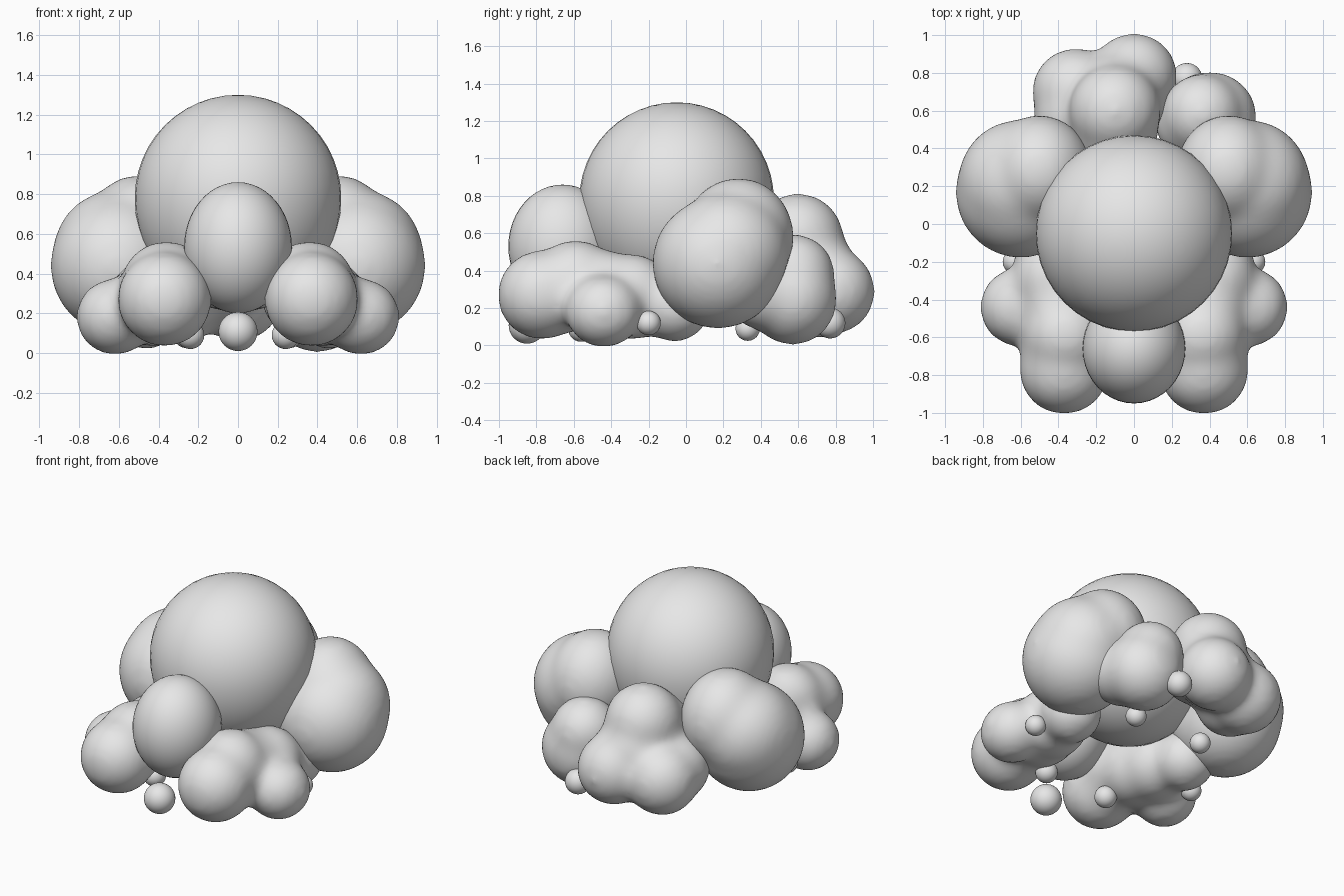
import bpy, bmesh
from mathutils import Matrix, Vector

if "Cube" in bpy.data.objects:
    bpy.data.objects.remove(bpy.data.objects["Cube"])

grey = bpy.data.materials.new("soft_grey")
grey.diffuse_color = (0.8, 0.8, 0.8, 1)
grey.use_nodes = True
grey.node_tree.nodes["Principled BSDF"].inputs["Base Color"].default_value = grey.diffuse_color


def puff(name, balls, blend=True, mirror=False, sag=1.0):
    """Balls (x, y, z, rx, ry, rz) merged into one soft lump."""
    bm = bmesh.new()
    for x, y, z, rx, ry, rz in balls:
        if blend:  # make up for the shrinkage of the softening
            g = 0.0026 / rx
            rx, ry, rz = rx + g, ry + g, rz + g
        m = Matrix.Translation(Vector((x, y, z))) @ Matrix.Diagonal((rx, ry, rz, 1))
        bmesh.ops.create_uvsphere(bm, u_segments=40, v_segments=24, radius=1, matrix=m)
    for v in bm.verts:
        if sag != 1.0 and v.co.z < balls[0][2]:
            v.co.z = balls[0][2] + (v.co.z - balls[0][2]) * sag
        if mirror:
            v.co.x = -v.co.x
    if mirror:
        bmesh.ops.reverse_faces(bm, faces=bm.faces)
    for f in bm.faces:
        f.smooth = True
    me = bpy.data.meshes.new(name)
    bm.to_mesh(me)
    bm.free()
    me.materials.append(grey)
    ob = bpy.data.objects.new(name, me)
    bpy.context.collection.objects.link(ob)
    if blend:
        r = ob.modifiers.new("merge", 'REMESH')
        r.mode = 'VOXEL'
        r.voxel_size = 0.022
        r.use_smooth_shade = True
        s = ob.modifiers.new("soften", 'SMOOTH')
        s.factor = 0.5
        s.iterations = 40
        bpy.context.view_layer.objects.active = ob
        for mod in ("merge", "soften"):
            bpy.ops.object.modifier_apply(modifier=mod)
    return ob


def ball(x, y, z, r):
    return (x, y, z, r, r, r)


# Large central dome and the front puff
puff("main_dome", [ball(0, -0.05, 0.78, 0.52)], blend=False, sag=1.1)
puff("front_puff", [(0, -0.66, 0.53, 0.272, 0.29, 0.33)], blend=False)
puff("front_droplet", [ball(0, -0.85, 0.108, 0.098)], blend=False)

# Paired side and front puffs
for side, flip in (("right", False), ("left", True)):
    puff(side + "_big_puff", [
        (0.60, 0.17, 0.44, 0.34, 0.345, 0.345),
        (0.61, 0.22, 0.50, 0.315, 0.325, 0.315),
        (0.50, 0.28, 0.58, 0.27, 0.29, 0.31)], mirror=flip)
    puff(side + "_front_puffs", [
        ball(0.37, -0.77, 0.27, 0.23),
        ball(0.37, -0.68, 0.29, 0.22),
        ball(0.36, -0.59, 0.33, 0.225),
        ball(0.38, -0.44, 0.28, 0.22),
        ball(0.42, -0.29, 0.26, 0.22),
        ball(0.46, -0.06, 0.21, 0.18),
        (0.62, -0.44, 0.182, 0.185, 0.195, 0.182)], mirror=flip)
    # Small droplets underneath
    for n, d in enumerate([(0.63, -0.20, 0.12, 0.065),
                           (0.24, -0.56, 0.09, 0.07),
                           (0.26, 0.33, 0.09, 0.065)]):
        puff(f"{side}_droplet_{n + 1}", [ball(*d)], blend=False, mirror=flip)

# Back puffs, reaching in under the dome
puff("back_puffs", [
    ball(-0.10, 0.60, 0.57, 0.235),
    ball(-0.10, 0.48, 0.50, 0.22),
    ball(-0.08, 0.66, 0.40, 0.24),
    ball(0.0, 0.78, 0.29, 0.222),
    ball(-0.31, 0.70, 0.27, 0.222),
    ball(-0.31, 0.56, 0.30, 0.21)])
puff("back_right_puffs", [
    (0.40, 0.57, 0.25, 0.242, 0.23, 0.24),
    ball(0.36, 0.58, 0.38, 0.205),
    ball(0.33, 0.54, 0.30, 0.21),
    ball(0.45, 0.42, 0.29, 0.20)])
puff("back_droplet", [ball(0.28, 0.77, 0.12, 0.082)], blend=False)
